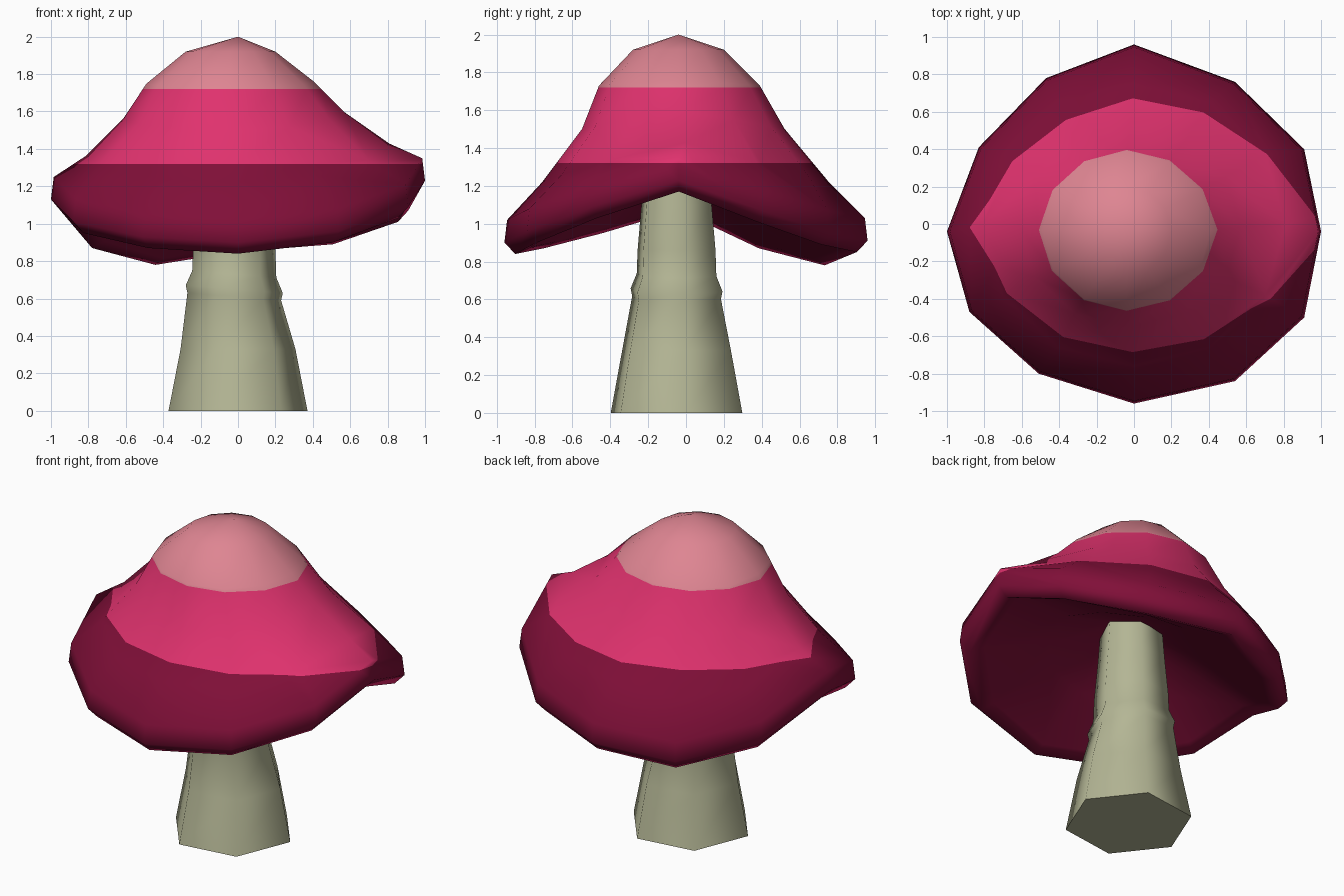
import bpy, bmesh, math
from mathutils import Vector

if "Cube" in bpy.data.objects:
    bpy.data.objects.remove(bpy.data.objects["Cube"])


def material(name, rgb):
    m = bpy.data.materials.new(name)
    lin = [(c / 255 / 12.92) if c < 11 else ((c / 255 + 0.055) / 1.055) ** 2.4 for c in rgb]
    m.diffuse_color = (*lin, 1)
    m.use_nodes = True
    m.node_tree.nodes["Principled BSDF"].inputs["Base Color"].default_value = m.diffuse_color
    return m


maroon = material("dark maroon", (128, 15, 56))
pink = material("bright pink", (224, 50, 110))
pale = material("pale pink", (222, 133, 146))
cream = material("stem green grey", (180, 182, 149))


def loft(bm, rings, first_mat=0):
    """Bridge rings of equal length, returning the vertex rings."""
    vr = [[bm.verts.new(p) for p in r] for r in rings]
    for a, b in zip(vr, vr[1:]):
        n = len(a)
        for i in range(n):
            f = bm.faces.new((a[i], a[(i + 1) % n], b[(i + 1) % n], b[i]))
            f.material_index = first_mat
    return vr


def fan(bm, ring, tip, mat=0):
    t = bm.verts.new(tip)
    for i in range(len(ring)):
        bm.faces.new((ring[i], ring[(i + 1) % len(ring)], t)).material_index = mat


def finish(bm, name, mats, angle):
    bmesh.ops.recalc_face_normals(bm, faces=bm.faces[:])
    me = bpy.data.meshes.new(name)
    bm.to_mesh(me)
    bm.free()
    ob = bpy.data.objects.new(name, me)
    bpy.context.collection.objects.link(ob)
    for m in mats:
        me.materials.append(m)
    bpy.context.view_layer.objects.active = ob
    ob.select_set(True)
    bpy.ops.object.shade_smooth_by_angle(angle=math.radians(angle))
    ob.select_set(False)
    return ob


# Cap rim: twelve corners (x, y, height of lower edge), high at the sides
rim = [(1.0, -.04, 1.17), (.91, .40, 1.01), (.54, .76, .89), (0, .96, .85),
       (-.47, .78, .78), (-.83, .41, .87), (-1.0, -.04, 1.07), (-.88, -.47, .95),
       (-.51, -.80, .87), (0, -.96, .84), (.54, -.84, .90), (.91, -.50, 1.03)]


def rim_ring(scale, lift):
    return [Vector((x * scale, y * scale, z + lift)) for x, y, z in rim]


def dome_ring(cx, cy, rx, ry, z0, follow):
    """Ring of the dome that follows the rim's wave by a given share."""
    out = []
    for k, (_, _, z) in enumerate(rim):
        a = math.tau * k / len(rim)
        out.append(Vector((cx + rx * math.cos(a), cy + ry * math.sin(a),
                           z0 + follow * (z - .84))))
    return out


# Cap outer skin and hollow underside
bm = bmesh.new()
outer = loft(bm, [rim_ring(.94, 0), rim_ring(1, .06), rim_ring(.985, .18),
                  dome_ring(0, -.005, .81, .755, 1.22, .63),
                  dome_ring(-.02, -.015, .59, .535, 1.50, .29),
                  dome_ring(-.04, -.035, .45, .425, 1.73, .08),
                  dome_ring(-.04, -.04, .24, .24, 1.92, 0)], 1)
fan(bm, outer[-1], (0, -.04, 2.0), 1)
under = loft(bm, [rim_ring(.94, 0), rim_ring(.86, .035),
                  dome_ring(-.02, -.04, .5, .48, 1.10, .35),
                  dome_ring(-.02, -.05, .2, .2, 1.26, .1)], 0)
fan(bm, under[-1], (-.02, -.05, 1.3), 0)
bmesh.ops.remove_doubles(bm, verts=bm.verts[:], dist=1e-5)

# Colour bands cut at fixed heights on the outer skin
for h in (1.32, 1.72):
    skin = [f for f in bm.faces if f.material_index == 1]
    geom = skin + list({e for f in skin for e in f.edges}) + list({v for f in skin for v in f.verts})
    bmesh.ops.bisect_plane(bm, geom=geom, plane_co=(0, 0, h), plane_no=(0, 0, 1), dist=1e-5)
for f in bm.faces:
    if f.material_index == 1:
        z = f.calc_center_median().z
        f.material_index = 2 if z > 1.72 else 1 if z > 1.32 else 0
finish(bm, "cap", [maroon, pink, pale], 80)

# Six-sided stem with a small swollen collar
bm = bmesh.new()
profile = [(0, .375, 0), (.33, .31, 0), (.61, .253, -.02), (.65, .262, -.02),
           (.73, .227, -.02), (.86, .222, -.02), (1.1, .20, -.02), (1.36, .18, -.02)]
rings = []
for z, r, cx in profile:
    tilt = .08 if .5 < z < .8 else 0
    ring = []
    for k in range(6):
        a = math.radians(8 + 60 * k)
        x = r * math.cos(a)
        ring.append(Vector((cx + x, -.05 + r * math.sin(a), z - tilt * x)))
    rings.append(ring)
stem = loft(bm, rings)
bm.faces.new(stem[0])
bm.faces.new(stem[-1])
finish(bm, "stem", [cream], 65)
